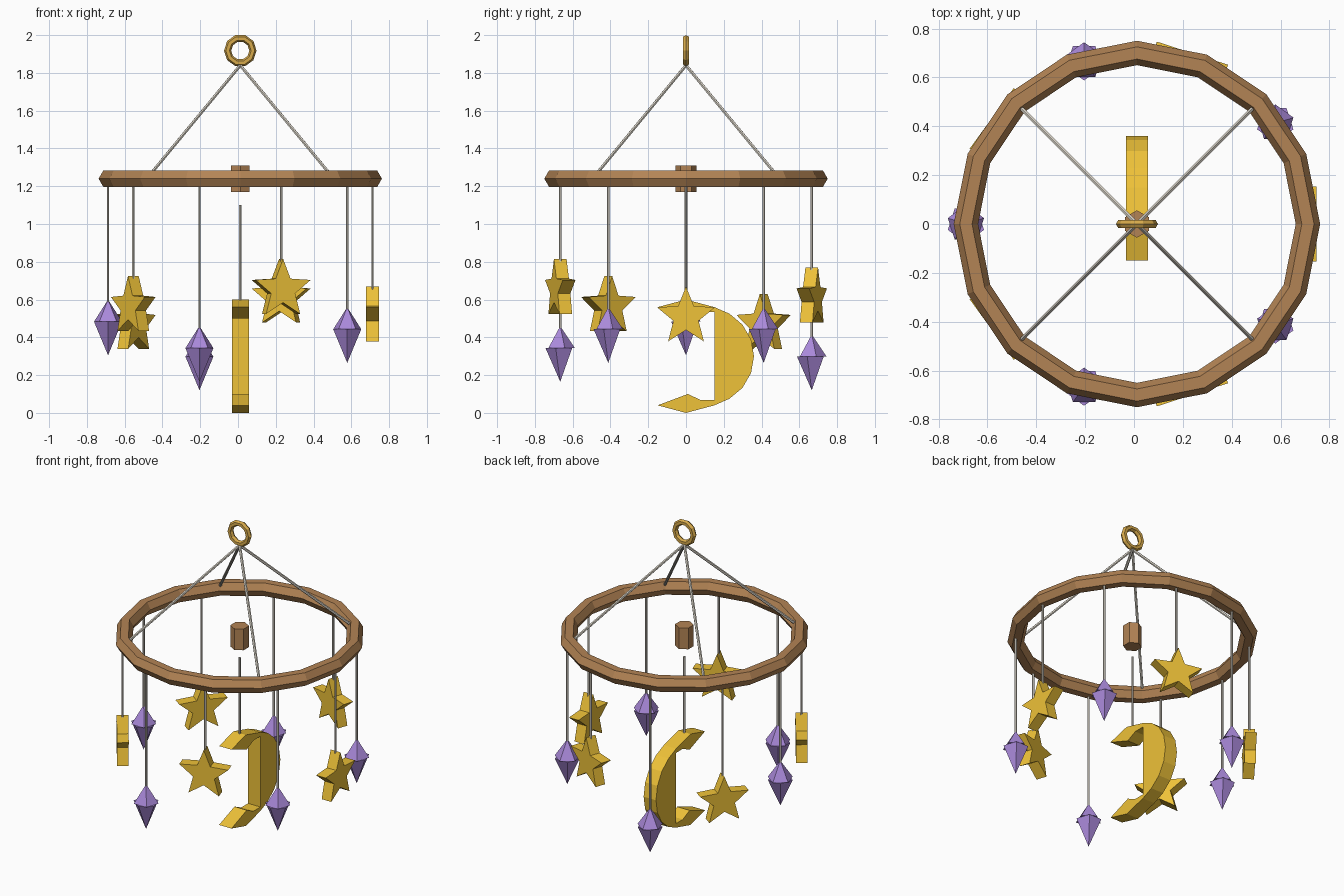
import bpy, bmesh
from math import sin, cos, pi, radians
from mathutils import Vector

if "Cube" in bpy.data.objects:
    bpy.data.objects.remove(bpy.data.objects["Cube"])

CX = 0.012  # hoop axis sits slightly right of the origin


def material(name, rgb):
    m = bpy.data.materials.new(name)
    m.diffuse_color = (*rgb, 1)
    m.use_nodes = True
    m.node_tree.nodes["Principled BSDF"].inputs["Base Color"].default_value = m.diffuse_color
    return m


WOOD = material("wood", (0.45, 0.23, 0.09))
BRASS = material("brass", (0.68, 0.40, 0.07))
GOLD = material("gold", (0.86, 0.54, 0.04))
VIOLET = material("violet", (0.40, 0.25, 0.70))
CORD = material("cord", (0.70, 0.66, 0.58))


def finish(name, mat):
    ob = bpy.context.object
    ob.name = name
    ob.data.materials.append(mat)
    return ob


def cord(name, a, b, r=0.007):
    a, b = Vector(a), Vector(b)
    d = b - a
    bpy.ops.mesh.primitive_cylinder_add(vertices=6, radius=r, depth=d.length, location=(a + b) / 2)
    finish(name, CORD).rotation_euler = d.to_track_quat('Z', 'Y').to_euler()


def prism(name, pts, thick, loc, angle, mat):
    """Outline in the local YZ plane, extruded along local X."""
    bm = bmesh.new()
    face = bm.faces.new([bm.verts.new((-thick / 2, y, z)) for y, z in pts])
    ext = bmesh.ops.extrude_face_region(bm, geom=[face])
    verts = [v for v in ext["geom"] if isinstance(v, bmesh.types.BMVert)]
    bmesh.ops.translate(bm, verts=verts, vec=(thick, 0, 0))
    # extruding leaves one cap behind only if it is still needed
    if not any(len(f.verts) == len(pts) and f.calc_center_median().x < 0 for f in bm.faces):
        bm.faces.new([v for v in bm.verts if v.co.x < 0])
    bmesh.ops.recalc_face_normals(bm, faces=bm.faces)
    me = bpy.data.meshes.new(name)
    bm.to_mesh(me)
    bm.free()
    me.materials.append(mat)
    ob = bpy.data.objects.new(name, me)
    ob.location = loc
    ob.rotation_euler.z = angle
    bpy.context.collection.objects.link(ob)


# Wooden hoop, centre bead and hanging loop
bpy.ops.mesh.primitive_torus_add(major_segments=16, minor_segments=6, major_radius=0.70,
                                 minor_radius=0.05, location=(CX, 0, 1.24))
finish("hoop", WOOD)
bpy.ops.mesh.primitive_cylinder_add(vertices=6, radius=0.056, depth=0.14, location=(CX, 0, 1.24))
finish("centre_bead", WOOD)
bpy.ops.mesh.primitive_torus_add(major_segments=10, minor_segments=6, major_radius=0.067,
                                 minor_radius=0.019, location=(CX, 0, 1.918),
                                 rotation=(pi / 2, 0, 0))
finish("hanging_loop", BRASS)

# Four suspension cords
for i in range(4):
    a = radians(45 + 90 * i)
    cord(f"suspension_cord_{i}", (CX + 0.7 * cos(a), 0.7 * sin(a), 1.24), (CX, 0, 1.84), 0.009)

# Stars and crystals alternate around the hoop; values are their top heights
STAR_R, STAR_IN = 0.161, 0.07
star = [((STAR_IN if k % 2 else STAR_R) * sin(k * pi / 5),
         (STAR_IN if k % 2 else STAR_R) * cos(k * pi / 5)) for k in range(10)]
tops = [0.67, 0.56, 0.77, 0.415, 0.63, 0.60, 0.725, 0.46, 0.815, 0.56]
for i, top in enumerate(tops):
    a = radians(36 * i)
    x, y = CX + 0.7 * cos(a), 0.7 * sin(a)
    cord(f"charm_cord_{i}", (x, y, 1.22), (x, y, top - 0.02))
    if i % 2 == 0:
        prism(f"star_{i}", star, 0.07, (x, y, top - STAR_R), a, GOLD)
    else:
        # Two five-sided cones, the lower one flipped
        bpy.ops.mesh.primitive_cone_add(vertices=5, radius1=0.078, depth=0.117,
                                        location=(x, y, top - 0.0585))
        finish(f"crystal_top_{i}", VIOLET)
        bpy.ops.mesh.primitive_cone_add(vertices=5, radius1=0.078, depth=0.178,
                                        location=(x, y, top - 0.206), rotation=(pi, 0, 0))
        finish(f"crystal_bottom_{i}", VIOLET)

# Crescent moon: lower half outline mirrored to the upper half
outer = [(-0.15, -0.26), (0, -0.30), (0.15, -0.26)]
outer += [(0.10 + 0.26 * cos(radians(t)), 0.26 * sin(radians(t))) for t in (-60, -40, -20)]
inner = [(0.152, -0.233), (0.08, -0.233), (0.01, -0.20)]


def flipped(pts):
    return [(y, -z) for y, z in reversed(pts)]


moon = outer + [(0.36, 0)] + flipped(outer) + flipped(inner) + inner
# drop back from the top tip to the bottom tip along the inner edge
moon = outer + [(0.36, 0)] + flipped(outer) + [(y, -z) for y, z in reversed(inner)] + inner
prism("moon", moon, 0.09, (CX, 0, 0.30), 0, GOLD)
cord("moon_cord", (CX, 0, 1.10), (CX, 0, 0.58))
